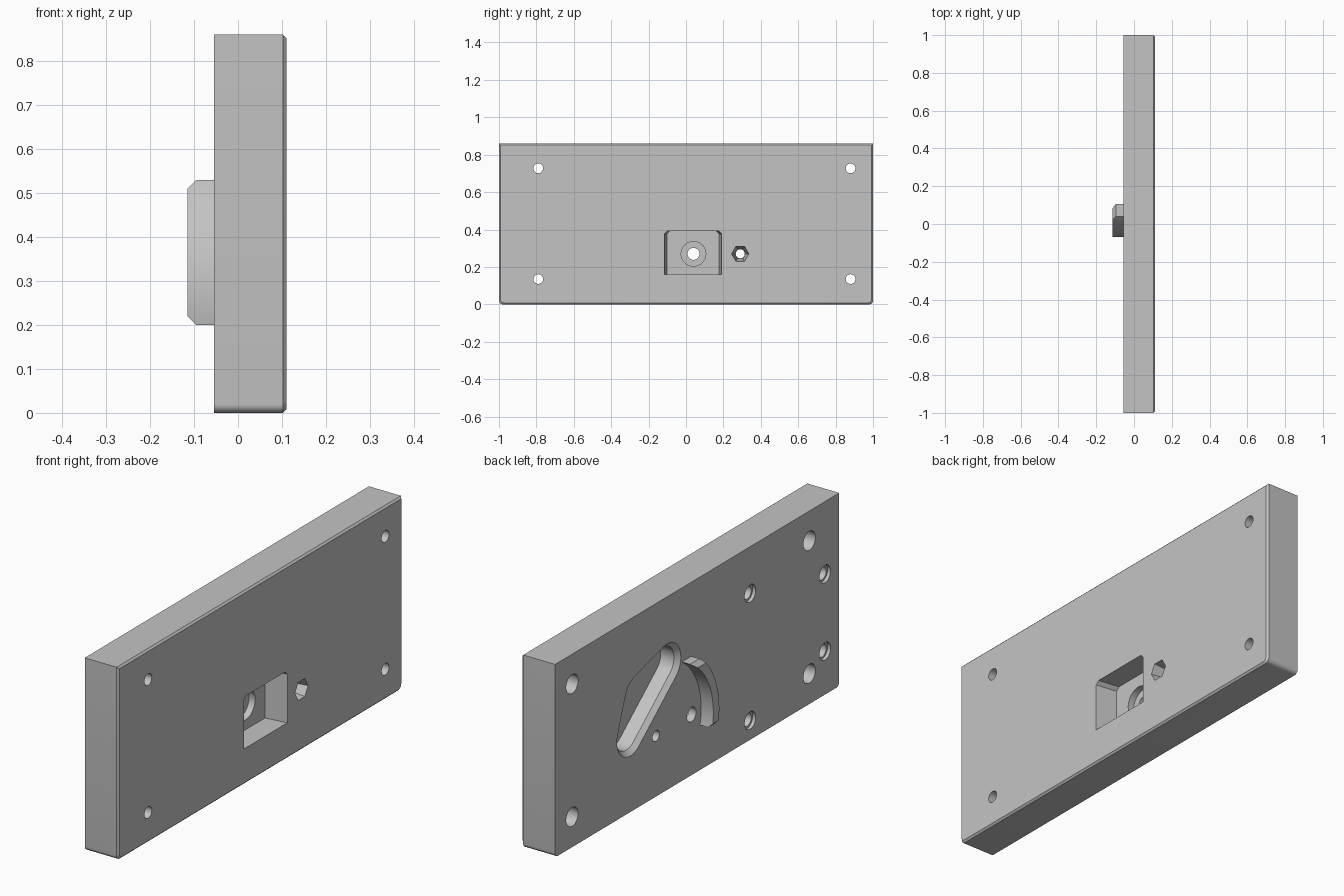
import bpy, bmesh, math
from mathutils import Vector, geometry

if "Cube" in bpy.data.objects:
    bpy.data.objects.remove(bpy.data.objects["Cube"])

grey = bpy.data.materials.new("plain_grey")
grey.use_nodes = True
grey.diffuse_color = (0.55, 0.55, 0.55, 1)
grey.node_tree.nodes["Principled BSDF"].inputs["Base Color"].default_value = grey.diffuse_color

BACK, FACE, HEIGHT = -0.055, 0.11, 0.86
PIVOT = (0.29, 0.27)


def circle(y, z, r, n=40):
    return [(y + r * math.cos(math.tau * i / n), z + r * math.sin(math.tau * i / n)) for i in range(n)]


def hull(circles, grow=0.0):
    pts = [p for y, z, r in circles for p in circle(y, z, r + grow, 48)]
    return [pts[i] for i in geometry.convex_hull_2d(pts)]


def loft(name, loops):
    """Solid through matching loops, each given as (x, [(y, z), ...])."""
    bm = bmesh.new()
    rings = [[bm.verts.new((x, y, z)) for y, z in pts] for x, pts in loops]
    n = len(rings[0])
    for a, b in zip(rings, rings[1:]):
        for i in range(n):
            j = (i + 1) % n
            bm.faces.new((a[i], a[j], b[j], b[i]))
    bm.faces.new(rings[0])
    bm.faces.new(rings[-1])
    bmesh.ops.recalc_face_normals(bm, faces=bm.faces)
    mesh = bpy.data.meshes.new(name)
    bm.to_mesh(mesh)
    bm.free()
    obj = bpy.data.objects.new(name, mesh)
    bpy.context.collection.objects.link(obj)
    mesh.materials.append(grey)
    return obj


def stepped(y, z, steps, n=40):
    """Round cutter along x from (x, radius) steps."""
    return loft("hole_cutter", [(x, circle(y, z, r, n)) for x, r in steps])


# Plate outline: square on top, rounded lower corners, small chamfer on the face
def outline(inset):
    w, lo, hi, r = 1 - inset, inset, HEIGHT - inset, 0.02
    right = [(w - r + r * math.sin(a), lo + r - r * math.cos(a))
             for a in (math.pi / 2 * i / 6 for i in range(7))]
    return right + [(w, hi), (-w, hi)] + [(-y, z) for y, z in reversed(right)]


plate = loft("plate", [(BACK, outline(0)), (FACE - 0.008, outline(0)), (FACE, outline(0.008))])
cutters = []

# Corner mounting holes, wider from the back
for y in (-0.79, 0.88):
    for z in (0.135, 0.727):
        cutters.append(stepped(y, z, [(-0.1, 0.042), (0.03, 0.042), (0.03, 0.026), (0.2, 0.026)]))

# Blind holes in the back with a wider mouth
for y, z in ((-0.90, 0.193), (-0.90, 0.537), (-0.373, 0.086), (-0.373, 0.652)):
    cutters.append(stepped(y, z, [(-0.1, 0.039), (-0.04, 0.039), (-0.04, 0.03), (0.05, 0.03)]))

# Tapered rectangular pocket in the face
def pocket_loop(x, side):
    lo, hi, c = 0.16, 0.392, 0.015
    a, b = -0.115 + side, 0.19 - side
    return x, [(a, lo), (b, lo), (b, hi - c), (b - c, hi), (a + c, hi), (a, hi - c)]


cutters.append(loft("pocket_cutter", [pocket_loop(0.12, 0), pocket_loop(FACE, 0), pocket_loop(0.01, 0.014)]))

# Counterbored hole in the pocket
cutters.append(stepped(0.04, 0.27, [(0.05, 0.066), (-0.02, 0.066), (-0.02, 0.032), (-0.1, 0.032)]))

# Tapered hexagon recess and pivot hole
cutters.append(stepped(*PIVOT, [(0.12, 0.046), (FACE, 0.046), (0.01, 0.03)], 6))
cutters.append(stepped(*PIVOT, [(0.15, 0.024), (-0.1, 0.024)]))

# Curved recess with a chamfered lip in the back
recess = [(0.47, 0.345, 0.075), (0.21, 0.555, 0.075), (0.415, 0.50, 0.075)]
cutters.append(loft("recess_cutter", [(x, hull(recess, g)) for x, g in
                                      ((-0.07, 0.02), (BACK, 0.02), (-0.035, 0), (0.03, 0))]))

# Blind holes along the top
for y in (-0.92, 0, 0.92):
    hole = stepped(0, 0, [(-0.25, 0.034), (0.1, 0.034)])
    for v in hole.data.vertices:
        x, a, b = v.co
        v.co = Vector((0.025 + b, y + a, HEIGHT + x))
    cutters.append(hole)

# Cut the plate and drop the cutters
for c in cutters:
    c.hide_render = True
    mod = plate.modifiers.new("cut", "BOOLEAN")
    mod.operation, mod.solver, mod.object = "DIFFERENCE", "EXACT", c
graph = bpy.context.evaluated_depsgraph_get()
cut_mesh = bpy.data.meshes.new_from_object(plate.evaluated_get(graph))
plate.modifiers.clear()
plate.data = cut_mesh
for c in cutters:
    bpy.data.objects.remove(c)


# Raised arc rib on the back, centred on the pivot, with chamfered ends
def rib_loop(x, lo, hi, n=24):
    def side(r):
        zs = [lo + (hi - lo) * i / n for i in range(n + 1)]
        return [(PIVOT[0] - math.sqrt(r * r - (z - PIVOT[1]) ** 2), z) for z in zs]
    return x, side(0.36) + side(0.318)[::-1]


rib = loft("arc_rib", [rib_loop(-0.05, 0.2, 0.53), rib_loop(-0.095, 0.2, 0.53), rib_loop(-0.115, 0.22, 0.51)])

# Smooth round walls, keep edges sharp
for obj in (plate, rib):
    bpy.ops.object.select_all(action="DESELECT")
    obj.select_set(True)
    bpy.context.view_layer.objects.active = obj
    bpy.ops.object.shade_smooth_by_angle(angle=math.radians(30))
